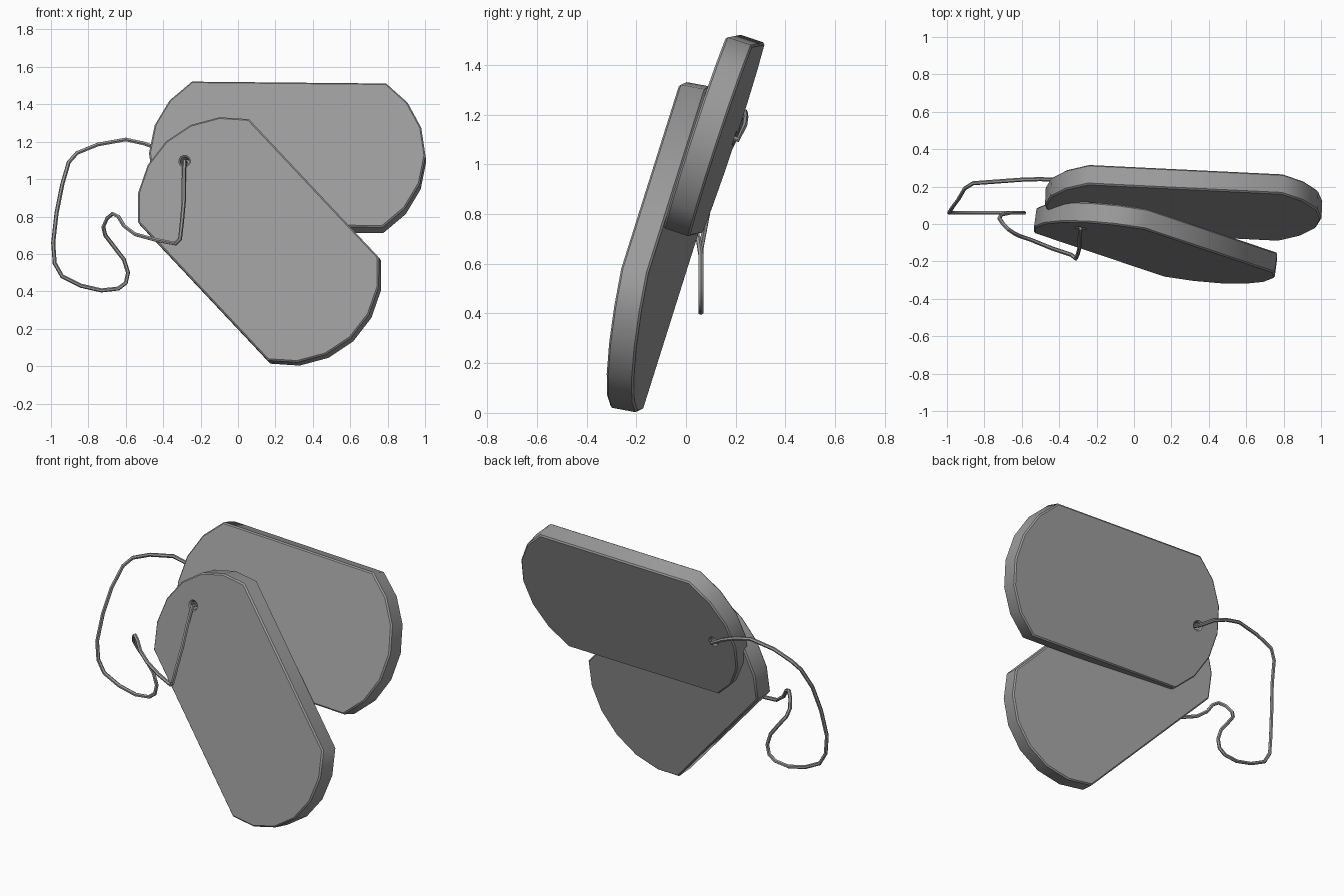
import bpy, math
from mathutils import Vector, Matrix

if "Cube" in bpy.data.objects:
    bpy.data.objects.remove(bpy.data.objects["Cube"])

L, W, T, SAG, BEV = 1.04, 0.81, 0.112, 0.22, 0.008   # tag sizes
R = ((W / 2) ** 2 + SAG ** 2) / (2 * SAG)            # radius of the rounded ends
HOLE = -L / 2 - 0.07                                  # hole position on the long axis

steel = bpy.data.materials.new("dark_steel")
steel.diffuse_color = (0.33, 0.33, 0.33, 1)
steel.use_nodes = True
steel.node_tree.nodes["Principled BSDF"].inputs["Base Color"].default_value = steel.diffuse_color


def add_spline(curve, pts, cyclic=True):
    s = curve.splines.new('POLY')
    s.points.add(len(pts) - 1)
    for p, c in zip(s.points, pts):
        p.co = (*c, 1)
    s.use_cyclic_u = cyclic


def finish(name, curve, matrix=Matrix()):
    curve.materials.append(steel)
    ob = bpy.data.objects.new(name, curve)
    bpy.context.collection.objects.link(ob)
    ob.matrix_world = matrix
    bpy.ops.object.select_all(action='DESELECT')
    ob.select_set(True)
    bpy.context.view_layer.objects.active = ob
    bpy.ops.object.convert(target='MESH')
    bpy.ops.object.shade_smooth_by_angle(angle=math.radians(44))


def tag(name, front_centre, u, v):
    # outline: two shallow six-segment arcs joined by straight sides, with a cord hole
    cu = bpy.data.curves.new(name, 'CURVE')
    cu.dimensions, cu.fill_mode = '2D', 'BOTH'
    cu.extrude, cu.bevel_depth, cu.bevel_resolution, cu.offset = T / 2 - BEV, BEV, 0, -BEV
    half = math.asin(W / 2 / R)
    arc = [(L / 2 + SAG - R + R * math.cos(a), R * math.sin(a), 0)
           for a in (half * (i / 3 - 1) for i in range(7))]
    add_spline(cu, arc + [(-x, -y, 0) for x, y, _ in arc])
    add_spline(cu, [(HOLE + 0.024 * math.cos(i * math.pi / 6),
                     0.024 * math.sin(i * math.pi / 6), 0) for i in range(12)])
    # place by its leaning front plane
    u = Vector(u).normalized()
    n = u.cross(Vector(v)).normalized()
    v = n.cross(u)
    m = Matrix((u, v, n)).transposed().to_4x4()
    m.translation = Vector(front_centre) - n * T / 2
    finish(name, cu, m)
    return m


front = tag("front_tag", (0.108, -0.155, 0.677), (0.70, -0.235, -0.745), (0.59, 0.02, 0.545))
back = tag("back_tag", (0.263, 0.06, 1.134), (1.03, -0.05, -0.01), (0.02, 0.25, 0.76))

# cord: out of the front hole, round the loop and back through the rear hole
path = [back @ Vector((HOLE, 0, 0)), front @ Vector((HOLE, 0, 0)),
        front @ Vector((HOLE, 0, T / 2 + 0.005))]
path += [(-0.29, -0.07, 1.0), (-0.29, -0.12, 0.88), (-0.30, -0.16, 0.77), (-0.31, -0.185, 0.68),
         (-0.335, -0.165, 0.655), (-0.44, -0.13, 0.675), (-0.55, -0.085, 0.705),
         (-0.61, -0.065, 0.75), (-0.64, -0.05, 0.80), (-0.67, -0.03, 0.815), (-0.70, 0.0, 0.79),
         (-0.72, 0.03, 0.745), (-0.71, 0.05, 0.70), (-0.66, 0.06, 0.635), (-0.61, 0.06, 0.57),
         (-0.588, 0.06, 0.50), (-0.60, 0.06, 0.445), (-0.64, 0.06, 0.415), (-0.73, 0.06, 0.405),
         (-0.84, 0.06, 0.43), (-0.94, 0.06, 0.48), (-0.98, 0.06, 0.55), (-0.988, 0.06, 0.66),
         (-0.97, 0.09, 0.82), (-0.94, 0.13, 0.97), (-0.905, 0.19, 1.09), (-0.86, 0.218, 1.14),
         (-0.75, 0.226, 1.185), (-0.60, 0.237, 1.212), (-0.50, 0.24, 1.19), (-0.41, 0.235, 1.155)]
path.append(back @ Vector((HOLE, 0, -T / 2 - 0.015)))
cu = bpy.data.curves.new("cord", 'CURVE')
cu.dimensions, cu.bevel_depth, cu.bevel_resolution = '3D', 0.011, 1
add_spline(cu, path + [back @ Vector((HOLE, 0, -0.005))], False)
finish("cord", cu)
